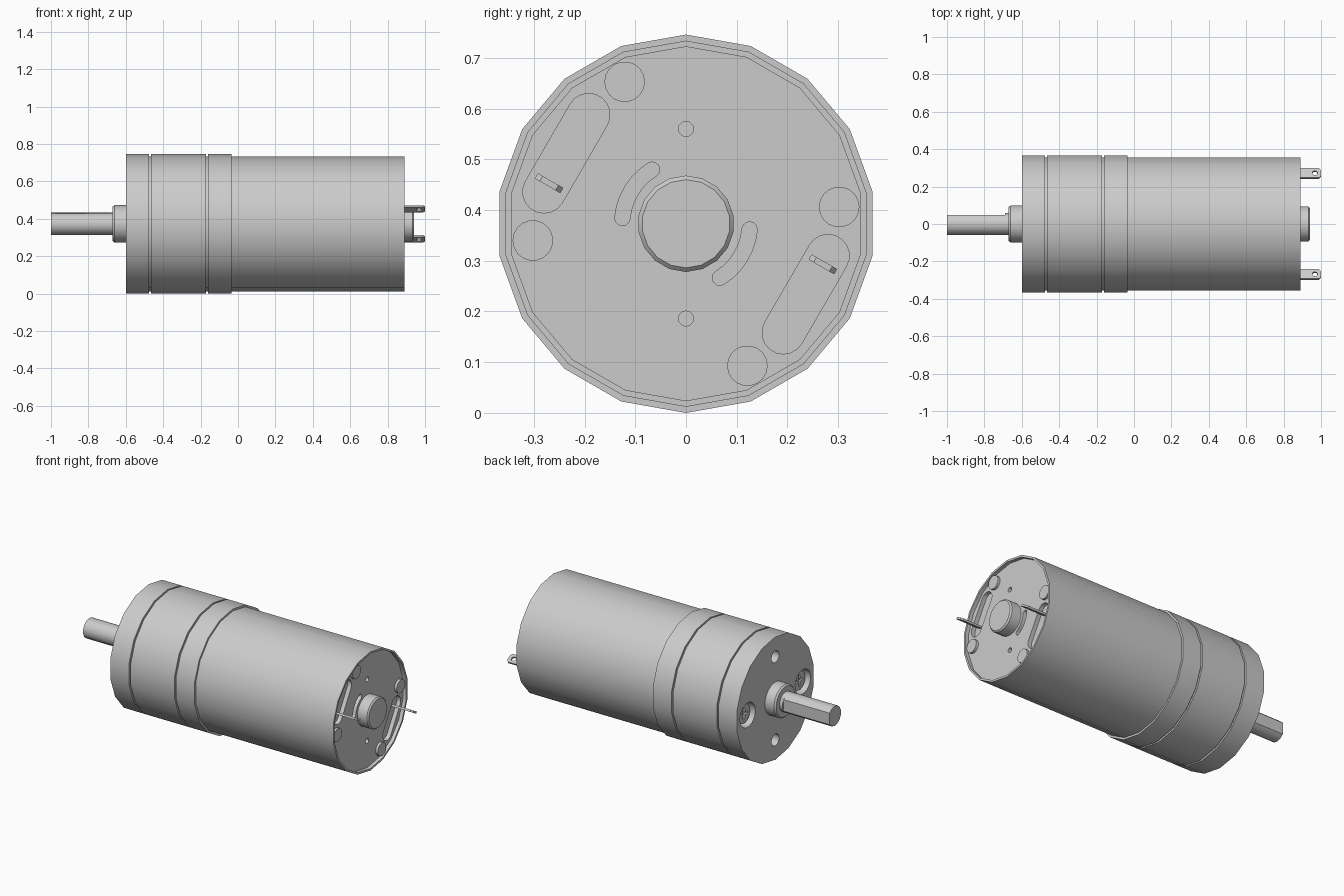
import bpy, bmesh
from math import sin, cos, radians, pi
from mathutils import Vector

if "Cube" in bpy.data.objects:
    bpy.data.objects.remove(bpy.data.objects["Cube"], do_unlink=True)

AXIS = 0.373          # height of the motor axis
SIDES = 18

metal = bpy.data.materials.new("grey_metal")
metal.use_nodes = True
GREY = (0.6, 0.6, 0.6, 1)
metal.diffuse_color = GREY
metal.node_tree.nodes["Principled BSDF"].inputs["Base Color"].default_value = GREY


def finish(name, bm):
    bmesh.ops.recalc_face_normals(bm, faces=bm.faces)
    mesh = bpy.data.meshes.new(name)
    bm.to_mesh(mesh)
    bm.free()
    mesh.materials.append(metal)
    ob = bpy.data.objects.new(name, mesh)
    bpy.context.collection.objects.link(ob)
    return ob


def lathe(name, profile, sides=SIDES):
    """Turn (x, radius) points around the motor axis; ends are capped."""
    bm = bmesh.new()
    rings = [[bm.verts.new((x, r * sin(2 * pi * k / sides), AXIS + r * cos(2 * pi * k / sides)))
              for k in range(sides)] for x, r in profile]
    for a, b in zip(rings, rings[1:]):
        for k in range(sides):
            n = (k + 1) % sides
            bm.faces.new((a[k], a[n], b[n], b[k]))
    bm.faces.new(rings[0])
    bm.faces.new(rings[-1])
    return finish(name, bm)


def along_x(a, b, d):
    return (d, a, AXIS + b)


def prism(name, outline, d0, d1, place=along_x):
    """Extrude a 2D outline from d0 to d1."""
    bm = bmesh.new()
    lo, hi = ([bm.verts.new(place(a, b, d)) for a, b in outline] for d in (d0, d1))
    bm.faces.new(lo)
    bm.faces.new(hi)
    for k in range(len(lo)):
        n = (k + 1) % len(lo)
        bm.faces.new((lo[k], lo[n], hi[n], hi[k]))
    return finish(name, bm)


def arc(c, r, start, end, steps):
    return [(c[0] + r * cos(radians(start + (end - start) * k / steps)),
             c[1] + r * sin(radians(start + (end - start) * k / steps))) for k in range(steps + 1)]


def circle(c, r, sides=SIDES):
    return arc(c, r, 0, 360, sides)[:-1]


def cut(ob, cutters):
    bpy.context.view_layer.objects.active = ob
    for c in cutters:
        c.hide_render = True
        m = ob.modifiers.new("cut", "BOOLEAN")
        m.operation, m.solver, m.object = "DIFFERENCE", "EXACT", c
        bpy.ops.object.modifier_apply(modifier=m.name)
        bpy.data.objects.remove(c, do_unlink=True)


def mirrored(points, s):
    return [(a * s, b * s) for a, b in points]


# Gearbox: three stacked sections split by two narrow grooves
R, GROOVE = 0.373, 0.361
profile = [(-0.6, R)]
for x in (-0.47, -0.165):
    profile += [(x - 0.005, R), (x - 0.005, GROOVE), (x + 0.005, GROOVE), (x + 0.005, R)]
gearbox = lathe("gearbox", profile + [(-0.035, R)])

# Mounting holes and screw wells on the output face
cutters = []
for s in (1, -1):
    cutters.append(prism("cutter", circle((0, 0.253 * s), 0.036), -0.65, -0.53))
    cutters.append(prism("cutter", circle((0.265 * s, 0), 0.074), -0.65, -0.55))
cut(gearbox, cutters)

# Cross-head screws sitting inside the wells
parts = [gearbox]
for s, side in ((1, "left"), (-1, "right")):
    c = (0.265 * s, 0)
    screw = prism(side + "_screw", circle(c, 0.058), -0.575, -0.545)
    bars = []
    for w, h in ((0.035, 0.008), (0.008, 0.035)):
        bar = [(c[0] + i * w, j * h) for i, j in ((-1, -1), (1, -1), (1, 1), (-1, 1))]
        bars.append(prism("cutter", bar, -0.6, -0.56))
    cut(screw, bars)
    parts.append(screw)

# Output collar and D-shaped shaft
parts.append(lathe("output_collar", [(-0.59, 0.1), (-0.66, 0.1), (-0.67, 0.092)]))
parts.append(lathe("shaft_base", [(-0.69, 0.06), (-0.66, 0.06)], 14))
parts.append(prism("output_shaft", arc((0, 0), 0.06, 36, 324, 11), -1, -0.66))

# Motor can with a rolled lip around a recessed end plate
PLATE = 0.868
can = lathe("motor_can", [(-0.04, 0.361), (0.89, 0.361), (0.89, 0.349), (PLATE, 0.349)])
parts.append(can)

# End plate vents, terminal slots and pin holes, repeated by half a turn
cutters = []
for s in (1, -1):
    slot = arc((-0.192, 0.215), 0.042, -30, 150, 9) + arc((-0.28, 0.063), 0.042, 150, 330, 9)
    vent = (arc((0, 0), 0.141, 122, 175, 6) + arc(arc((0, 0), 0.126, 175, 175, 1)[0], 0.015, 175, 355, 6)[1:-1]
            + arc((0, 0), 0.111, 175, 122, 6) + arc(arc((0, 0), 0.126, 122, 122, 1)[0], 0.015, -58, 122, 6)[1:-1])
    for shape in (slot, vent, circle((0, 0.187), 0.015, 12)):
        cutters.append(prism("cutter", mirrored(shape, s), PLATE - 0.025, PLATE + 0.05))
cut(can, cutters)

# Raised crimp studs
for i, c in enumerate(((-0.121, 0.28), (-0.302, -0.033), (0.121, -0.28), (0.302, 0.033))):
    parts.append(prism(f"crimp_stud_{i + 1}", circle(c, 0.04), PLATE - 0.01, PLATE + 0.015))

# Rear bearing boss
parts.append(lathe("bearing_boss", [(PLATE - 0.02, 0.095), (0.932, 0.095), (0.94, 0.087)]))

# Solder terminals: thin tilted blades with chamfered tips and an eyelet
U = Vector((0, cos(radians(30)), -sin(radians(30))))
N = Vector((0, sin(radians(30)), cos(radians(30))))
for s, side in ((1, "left"), (-1, "right")):
    centre = Vector((0, 0.27 * s, AXIS - 0.08 * s))

    def on_blade(a, b, d):
        return centre + Vector((a, 0, 0)) + U * b + N * d

    blade = [(0.835, -0.029), (0.989, -0.029), (1, -0.018), (1, 0.018), (0.989, 0.029), (0.835, 0.029)]
    terminal = prism(side + "_terminal", blade, -0.006, 0.006, on_blade)
    cut(terminal, [prism("cutter", circle((0.967, 0), 0.014, 12), -0.03, 0.03, on_blade)])
    parts.append(terminal)

# Smooth the round walls while keeping edges crisp
bpy.ops.object.select_all(action="DESELECT")
for ob in parts:
    ob.select_set(True)
bpy.context.view_layer.objects.active = gearbox
bpy.ops.object.shade_smooth_by_angle(angle=radians(35))
